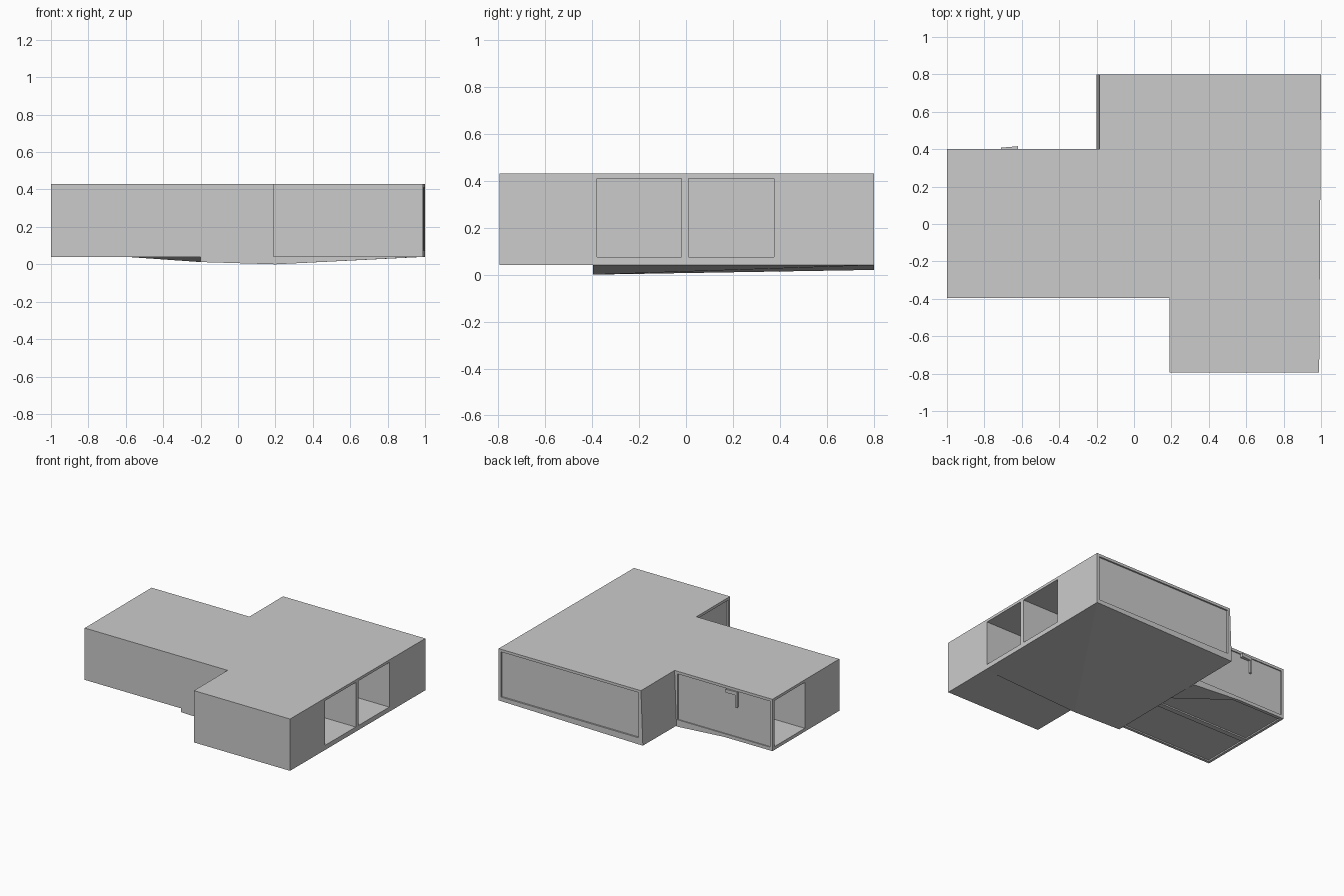
import bpy, bmesh

if "Cube" in bpy.data.objects:
    bpy.data.objects.remove(bpy.data.objects["Cube"])

BOTTOM, TOP = 0.04, 0.43


def make_object(name, bm):
    bmesh.ops.recalc_face_normals(bm, faces=bm.faces)
    mesh = bpy.data.meshes.new(name)
    bm.to_mesh(mesh)
    bm.free()
    ob = bpy.data.objects.new(name, mesh)
    bpy.context.collection.objects.link(ob)
    return ob


def box(name, x, y, z):
    bm = bmesh.new()
    bmesh.ops.create_cube(bm, size=1)
    for v in bm.verts:
        v.co = [r[0] if c < 0 else r[1] for c, r in zip(v.co, (x, y, z))]
    return make_object(name, bm)


def hull(name, points):
    bm = bmesh.new()
    for p in points:
        bm.verts.new(p)
    bmesh.ops.convex_hull(bm, input=bm.verts)
    return make_object(name, bm)


def prism(name, lower, upper):
    bm = bmesh.new()
    a = [bm.verts.new((x, y, BOTTOM)) for x, y in lower]
    b = [bm.verts.new((x, y, TOP)) for x, y in upper]
    bm.faces.new(a[::-1])
    bm.faces.new(b)
    n = len(a)
    for i in range(n):
        j = (i + 1) % n
        bm.faces.new((a[i], a[j], b[j], b[i]))
    return make_object(name, bm)


# Stepped building body; the rear notch wall leans slightly inward at the top
front = [(-1, -0.395), (0.19, -0.395), (0.19, -0.795), (0.99, -0.795), (1, 0.8)]
body = prism("building_body",
             front + [(-0.2, 0.8), (-0.2, 0.4), (-1, 0.4)],
             front + [(-0.185, 0.8), (-0.185, 0.4), (-1, 0.4)])

# Rooms and shallow recessed wall and floor panels
cuts = [
    ("front_room", (-0.16, 1.1), (-0.38, -0.02), (0.075, 0.41)),
    ("rear_room", (-0.16, 1.1), (0.01, 0.375), (0.075, 0.41)),
    ("wing_room", (-1.1, -0.2), (0.015, 0.375), (0.065, 0.41)),
    ("rear_panel", (-0.165, 0.98), (0.788, 0.9), (0.07, 0.41)),
    ("wing_panel", (-0.98, -0.21), (0.392, 0.5), (0.065, 0.41)),
    ("side_panel", (0.1, 0.2), (-0.775, -0.42), (0.065, 0.41)),
    ("front_floor_panel", (-0.98, -0.21), (-0.375, -0.02), (0.0, 0.05)),
    ("rear_floor_panel", (-0.98, -0.21), (0.02, 0.375), (0.0, 0.05)),
]
for name, x, y, z in cuts:
    cutter = box(name + "_cutter", x, y, z)
    cutter.hide_render = True
    cutter.hide_viewport = True
    mod = body.modifiers.new(name, "BOOLEAN")
    mod.operation = "DIFFERENCE"
    mod.solver = "EXACT"
    mod.object = cutter

# Sagging foundation under the main block
hull("main_foundation", [
    (-0.2, -0.395, BOTTOM), (0.99, -0.395, BOTTOM), (1, 0.8, BOTTOM), (-0.2, 0.8, BOTTOM),
    (-0.2, -0.395, 0.012), (0.2, -0.395, 0.0), (-0.2, 0.1, 0.015), (-0.2, 0.8, 0.02)])

# Small wedge under the rear edge of the wing
hull("wing_foundation", [
    (-0.6, 0.4, BOTTOM), (-0.2, 0.4, BOTTOM), (-0.2, 0.1, BOTTOM), (-0.2, 0.4, 0.012)])

# Little bracket on the rear wall of the wing
hull("bracket_arm", [(x, y, z) for x, y in
                     [(-0.71, 0.385), (-0.71, 0.408), (-0.62, 0.385), (-0.62, 0.416)]
                     for z in (0.385, 0.41)])
box("bracket_leg", (-0.71, -0.695), (0.385, 0.408), (0.29, 0.4))
